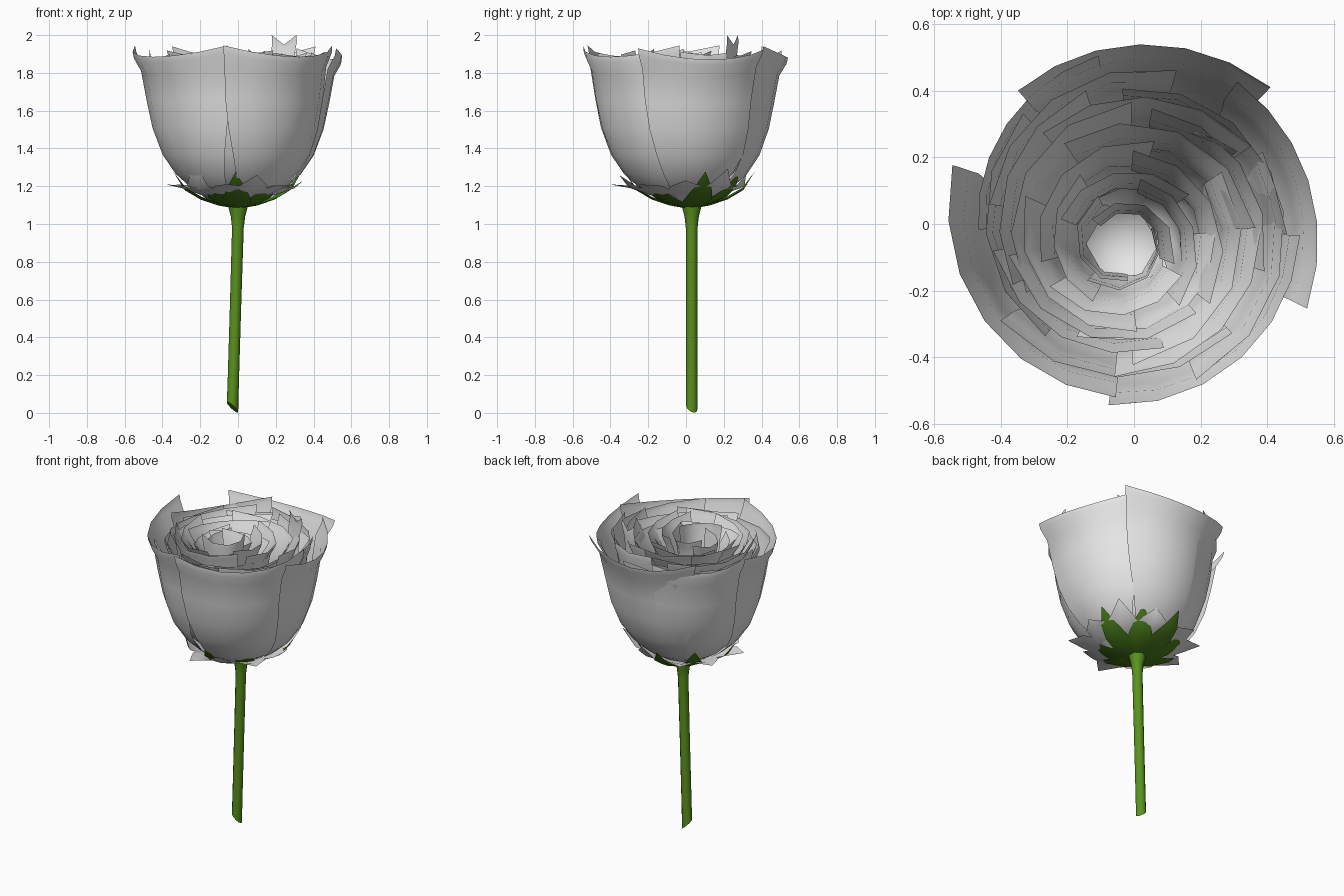
import bpy, math, random
from math import sin, cos, pi, radians

if "Cube" in bpy.data.objects:
    bpy.data.objects.remove(bpy.data.objects["Cube"])

random.seed(7)


def material(name, col):
    m = bpy.data.materials.new(name)
    m.diffuse_color = (*col, 1)
    m.use_nodes = True
    m.node_tree.nodes["Principled BSDF"].inputs["Base Color"].default_value = m.diffuse_color
    return m


WHITE = material("petal_white", (0.83, 0.83, 0.83))
GREEN = material("stem_green", (0.10, 0.29, 0.012))
DARK = material("sepal_green", (0.065, 0.2, 0.01))


def make(name, verts, faces, mat):
    me = bpy.data.meshes.new(name)
    me.from_pydata(verts, [], faces)
    me.materials.append(mat)
    me.update()
    ob = bpy.data.objects.new(name, me)
    bpy.context.collection.objects.link(ob)
    for p in me.polygons:
        p.use_smooth = True
    return ob


def grid_faces(cols, rows):
    return [(j * cols + i, j * cols + i + 1, (j + 1) * cols + i + 1, (j + 1) * cols + i)
            for j in range(rows - 1) for i in range(cols - 1)]


# Cup profile: (height fraction, radius fraction)
PROFILE = [(0, .16), (.05, .34), (.12, .52), (.21, .68), (.34, .82), (.52, .925),
           (.7, .985), (.88, 1.0), (.96, 1.02), (1, 1.0)]


def petal(name, ang, span, R, z0, z1, lip, cx=0, cy=0, corner=.05, cols=7, spiral=-.025):
    verts = []
    for v, rf in PROFILE:
        flare = lip * max(0, (v - .8) / .2) ** 1.3
        for i in range(cols):
            u = 2 * i / (cols - 1) - 1
            a = radians(ang + span / 2 * u * (.8 + .2 * min(1, v * 1.6)))
            r = R * rf + flare * (1 + .25 * u * u) + spiral * u * v
            k = max(0, (v - .6) / .4)
            z = z0 + (z1 - z0) * v + corner * u * u * k
            s = min(1, v * 1.5)
            verts.append((cx * s + r * cos(a), cy * s + r * sin(a), z))
    return make(name, verts, grid_faces(cols, len(PROFILE)), WHITE)


# Outer petals: angle, span, radius, top height, lip
for n, (a, s, R, zt, lip) in enumerate([
        (213, 102, .48, 1.885, .055), (309, 94, .475, 1.885, .04),
        (14, 80, .485, 1.87, .055), (88, 86, .475, 1.88, .065),
        (142, 80, .455, 1.86, .03)]):
    petal(f"outer_petal_{n}", a, s, R, 1.1, zt, lip, corner=.06)

# Inner petal whorls: radius, count, top height, lip, start angle, centre shift
for k, (R, n, zt, lip, start, sh) in enumerate([
        (.415, 5, 1.875, .04, 50, .1), (.355, 5, 1.865, .05, 20, .3),
        (.29, 4, 1.86, .055, 65, .55), (.225, 4, 1.86, .05, 35, .8),
        (.165, 4, 1.87, .045, 10, 1), (.105, 3, 1.87, .02, 70, 1)]):
    for i in range(n):
        petal(f"inner_petal_{k}_{i}", start + 360 / n * i + random.uniform(-12, 12),
              360 / n * 1.35, R + random.uniform(-.015, .015), 1.13 + .04 * k,
              zt + random.uniform(-.04, .03), lip + random.uniform(-.015, .015),
              -.035 * sh, -.06 * sh, corner=.03, cols=5)

# High petal corner at the back right
petal("tall_back_petal", 46, 22, .34, 1.2, 1.95, .01, corner=.05, cols=3)

# Closed heart at the bottom of the innermost cup
heart = [(-.035 + .11 * cos(i * pi / 3), -.06 + .11 * sin(i * pi / 3), 1.68) for i in range(6)]
make("flower_heart", heart + [(-.035, -.06, 1.58)], [(i, (i + 1) % 6, 6) for i in range(6)], WHITE)


# Pointed leaf running out and up from the stem top
def leaf(name, ang, path, width, mat, cx=0, cy=.02):
    verts, n = [], len(path)
    a = radians(ang)
    for j, (r, z) in enumerate(path):
        t = j / (n - 1)
        w = width * (sin(pi * min(1, .22 + .78 * t)) ** .8 if t < 1 else 0.02)
        for s, lift in ((-1, .012), (0, 0), (1, .012)):
            verts.append((cx + r * cos(a) - s * w * sin(a),
                          cy + r * sin(a) + s * w * cos(a), z + lift * (t < 1)))
    return make(name, verts, grid_faces(3, n), mat)


# Ragged small petals around the base, behind the sepals
for i in range(10):
    r = random.uniform(.33, .42)
    z = random.uniform(1.19, 1.36) if r < .38 else 1.21
    leaf(f"base_petal_{i}", 4 + i * 36 + random.uniform(-8, 8),
         [(.08, 1.118), (.2, 1.155), (.3, 1.19), (r, z)], .1, WHITE, cy=0)

# Sepals
for i, a in enumerate((14, 58, 97, 137, 188, 238, 268, 312)):
    f = (1.06, .95)[i % 2]
    leaf(f"sepal_{i}", a,
         [(.03, 1.085), (.1 * f, 1.098), (.19 * f, 1.13), (.27 * f, 1.18),
          (.325 * f, 1.275)], .075, DARK)

# Stem with a slanted cut foot and flared top
SIDES = 12
rings = [(.03, .03), (.15, .03), (.6, .03), (.98, .031), (1.04, .038), (1.105, .055)]
verts = []
for j, (z, r) in enumerate(rings):
    cx = -.03 + .03 * min(1, z)
    for i in range(SIDES):
        a = 2 * pi * i / SIDES
        dz = -.026 * cos(a) - .012 * sin(a) if j == 0 else 0
        verts.append((cx + r * cos(a), .03 + r * sin(a), max(0, z + dz)))
faces = [(j * SIDES + i, j * SIDES + (i + 1) % SIDES,
          (j + 1) * SIDES + (i + 1) % SIDES, (j + 1) * SIDES + i)
         for j in range(len(rings) - 1) for i in range(SIDES)]
faces.append(tuple(reversed(range(SIDES))))
faces.append(tuple(range(len(verts) - SIDES, len(verts))))
stem = make("stem", verts, faces, GREEN)
for p in stem.data.polygons[-2:]:
    p.use_smooth = False
